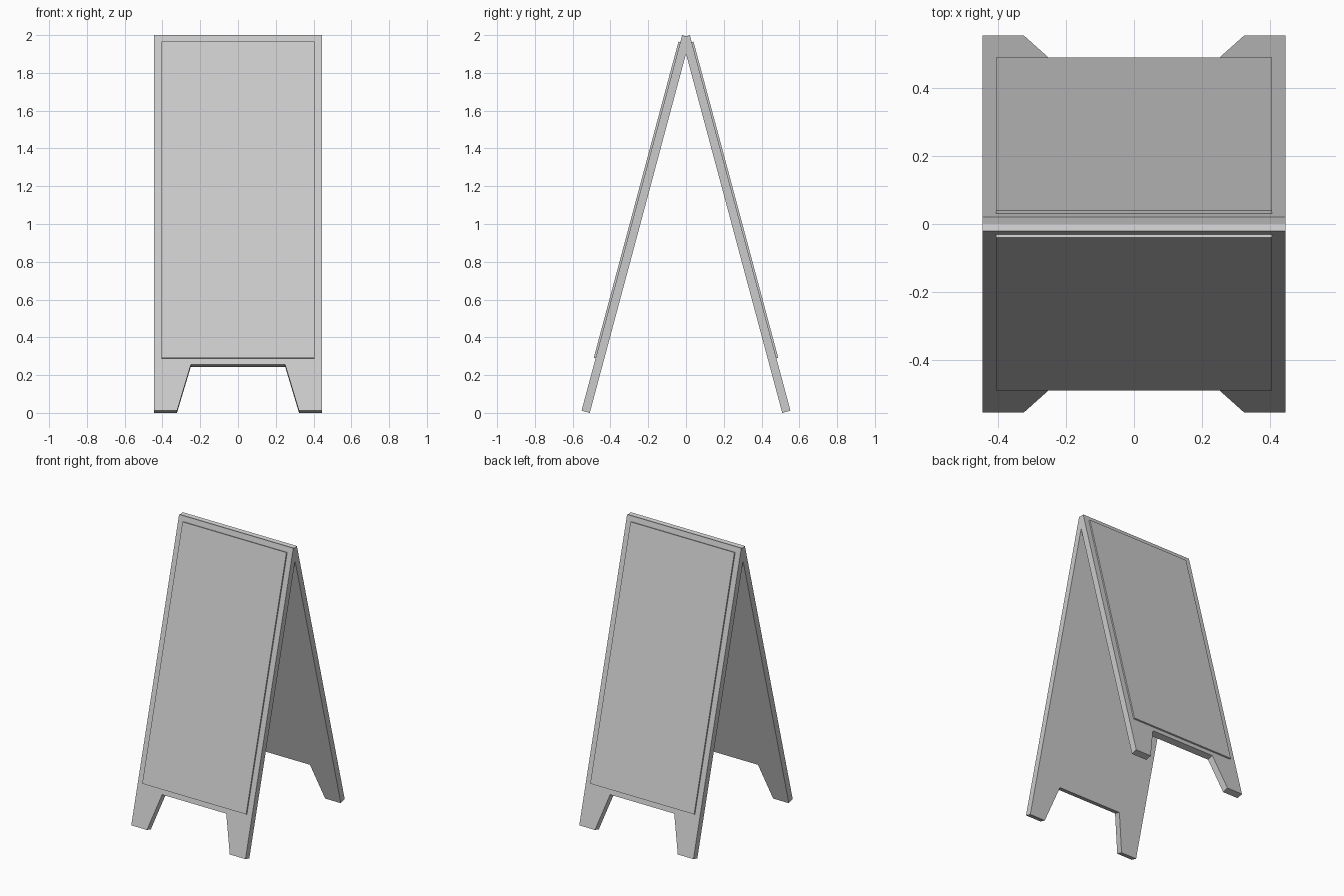
import bpy
import bmesh
import math
from mathutils import Matrix, Vector

cube = bpy.data.objects.get("Cube")
if cube:
    bpy.data.objects.remove(cube, do_unlink=True)

LEAN = math.radians(15)     # tilt of each board from vertical
THICK = 0.045               # board thickness
LENGTH = 2.058              # board length along its slope
HALF_W = 0.445
FOOT_Y = -0.553

grey = bpy.data.materials.new("plain_grey")
grey.use_nodes = True
COLOUR = (0.6, 0.6, 0.6, 1)
grey.diffuse_color = COLOUR
grey.node_tree.nodes["Principled BSDF"].inputs["Base Color"].default_value = COLOUR

# Board frame: x across, y into the board, z up its slope, origin at the outer foot edge
frame = (Matrix.Translation((0, FOOT_Y, THICK * math.sin(LEAN)))
         @ Matrix.Rotation(-LEAN, 4, 'X'))


def slab(name, half_outline, depth_from, depth_to, turn):
    """Extrude a left-right symmetric outline into a leaning slab."""
    outline = half_outline + [(-x, z) for x, z in reversed(half_outline)]
    bm = bmesh.new()
    face = bm.faces.new([bm.verts.new((x, depth_from, z)) for x, z in outline])
    side = bmesh.ops.extrude_face_region(bm, geom=[face])["geom"]
    verts = [v for v in side if isinstance(v, bmesh.types.BMVert)]
    bmesh.ops.translate(bm, verts=verts, vec=(0, depth_to - depth_from, 0))
    bmesh.ops.recalc_face_normals(bm, faces=bm.faces)
    bm.transform(frame)
    # Trim at the middle plane so the two halves meet cleanly at the ridge
    bmesh.ops.bisect_plane(bm, geom=bm.verts[:] + bm.edges[:] + bm.faces[:],
                           plane_co=Vector(), plane_no=(0, 1, 0), clear_outer=True)
    bm.transform(Matrix.Rotation(turn, 4, 'Z'))
    mesh = bpy.data.meshes.new(name)
    bm.to_mesh(mesh)
    bm.free()
    mesh.materials.append(grey)
    obj = bpy.data.objects.new(name, mesh)
    bpy.context.collection.objects.link(obj)


# Board with two tapered feet, and the raised panel on its outer face
board = [(0.25, 0.252), (0.323, 0), (HALF_W, 0), (HALF_W, LENGTH)]
panel = [(0.405, 0.287), (0.405, 2.02)]

for side, turn in (("front", 0), ("back", math.pi)):
    slab(side + "_board", board, 0, THICK, turn)
    slab(side + "_panel", panel, -0.01, 0.002, turn)
